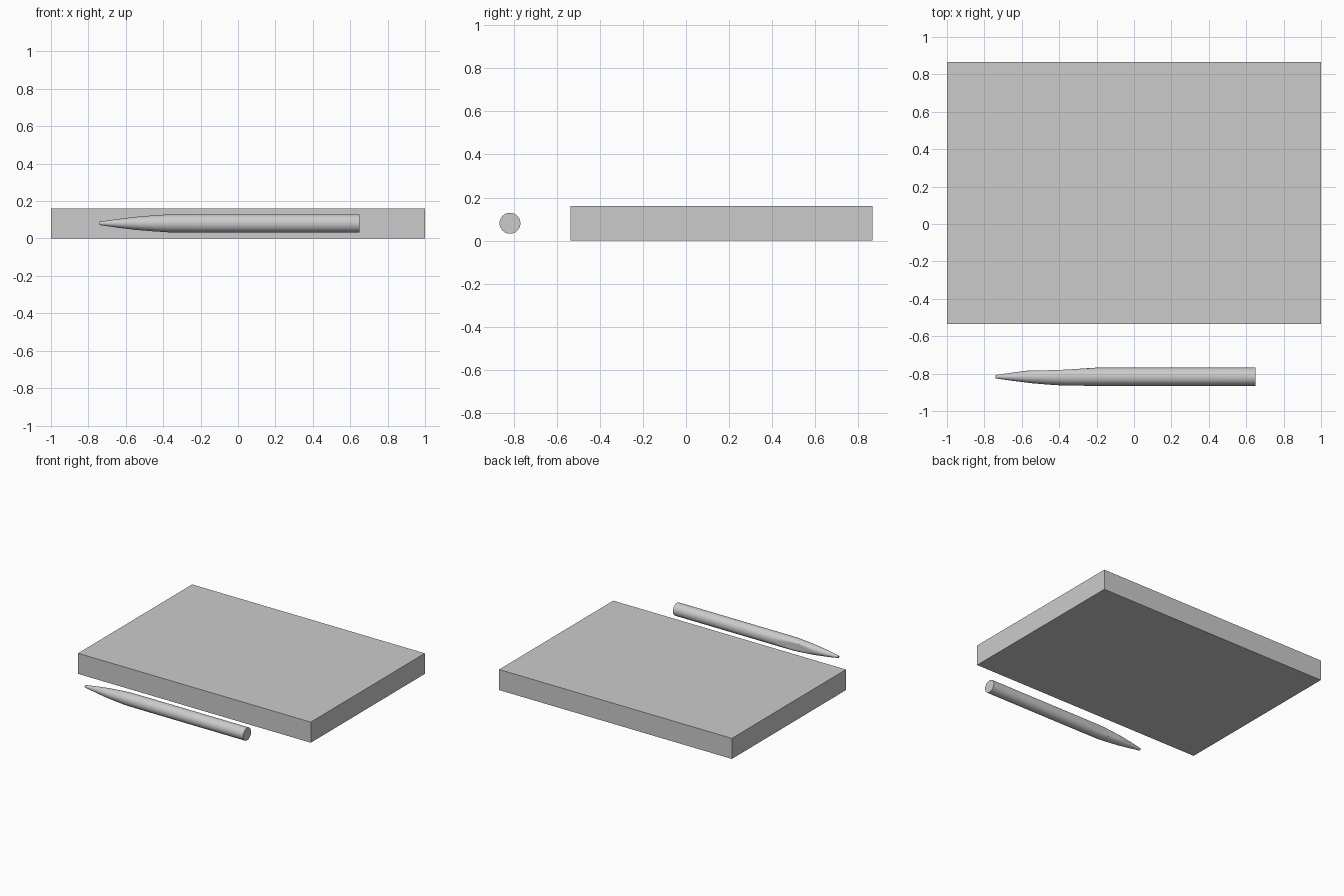
import bpy, bmesh, math

if "Cube" in bpy.data.objects:
    bpy.data.objects.remove(bpy.data.objects["Cube"])


def finish(bm, name):
    bmesh.ops.recalc_face_normals(bm, faces=bm.faces)
    mesh = bpy.data.meshes.new(name)
    bm.to_mesh(mesh)
    bm.free()
    obj = bpy.data.objects.new(name, mesh)
    bpy.context.collection.objects.link(obj)
    return obj


def lerp_table(table, x):
    if x <= table[0][0]:
        return table[0][1]
    for (x0, v0), (x1, v1) in zip(table, table[1:]):
        if x <= x1:
            return v0 + (v1 - v0) * (x - x0) / (x1 - x0)
    return table[-1][1]


# Flat slab
bm = bmesh.new()
bmesh.ops.create_cube(bm, size=1)
for v in bm.verts:
    v.co = (v.co.x * 2.0, v.co.y * 1.4 + 0.165, v.co.z * 0.16 + 0.08)
finish(bm, "tablet_slab")

# Pen: turned profile along x, with a shallow flat for the finger on the +y side
RADIUS = [(-0.74, 0.009), (-0.65, 0.022), (-0.55, 0.0345), (-0.46, 0.042),
          (-0.37, 0.048), (-0.2, 0.0485), (0.65, 0.0485)]
FLAT = [(-0.55, 0.0345), (-0.46, 0.0345), (-0.38, 0.037), (-0.2, 0.0485)]
STATIONS = [-0.74, -0.695, -0.65, -0.60, -0.55, -0.505, -0.46, -0.42,
            -0.37, -0.32, -0.26, -0.2, 0.65]
SIDES, CY, CZ = 48, -0.8165, 0.081

bm = bmesh.new()
rings = []
for x in STATIONS:
    r, limit = lerp_table(RADIUS, x), lerp_table(FLAT, x)
    ring = []
    for i in range(SIDES):
        a = math.tau * i / SIDES
        y = min(r * math.cos(a), limit)
        ring.append(bm.verts.new((x, CY + y, CZ + r * math.sin(a))))
    rings.append(ring)
for a, b in zip(rings, rings[1:]):
    for i in range(SIDES):
        j = (i + 1) % SIDES
        bm.faces.new((a[i], a[j], b[j], b[i]))
bm.faces.new(rings[0])
bm.faces.new(rings[-1])
pen = finish(bm, "stylus_pen")

bpy.context.view_layer.objects.active = pen
pen.select_set(True)
bpy.ops.object.shade_smooth_by_angle(angle=math.radians(30))
